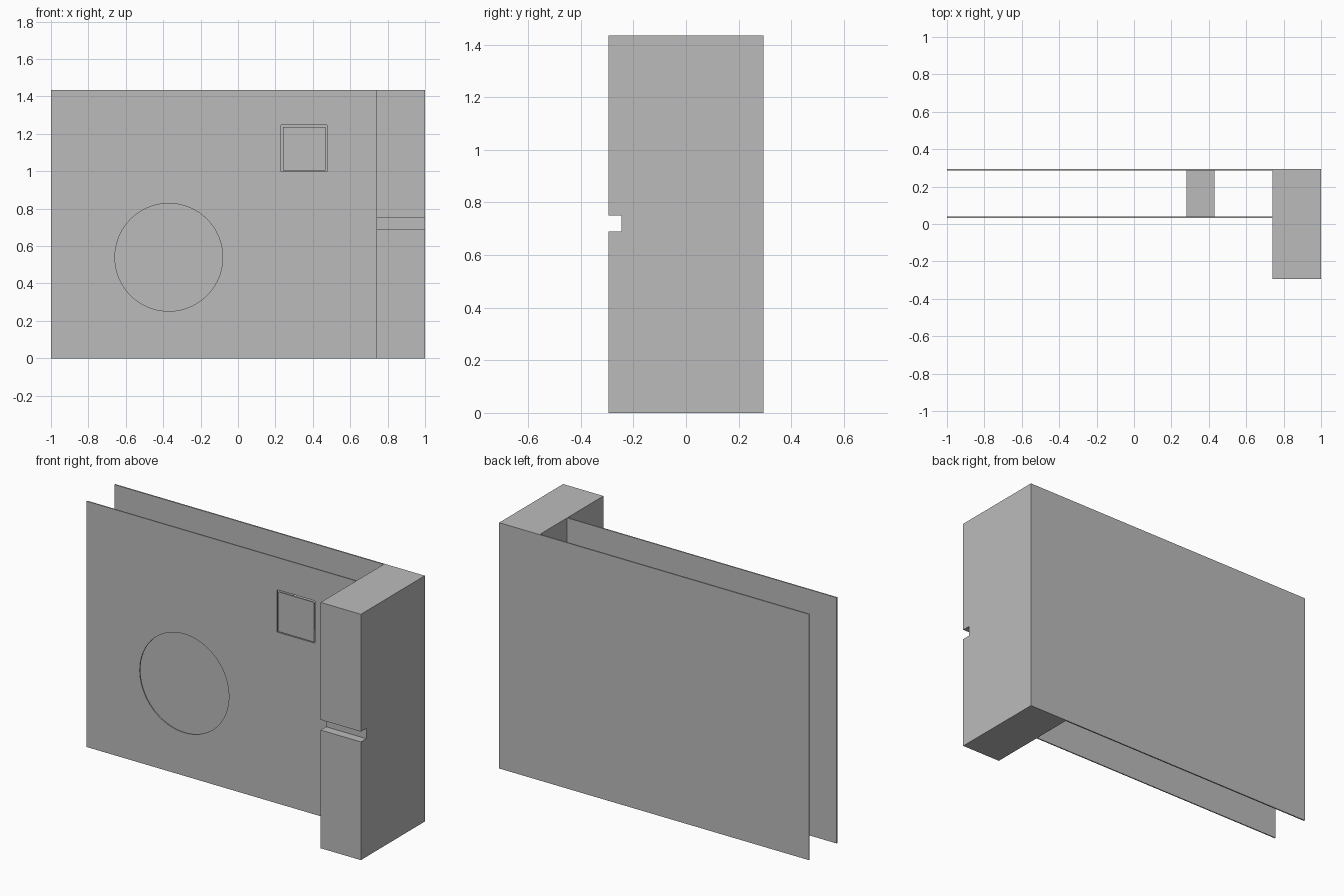
import bpy
import bmesh
from math import radians
from mathutils import Vector

cube = bpy.data.objects.get("Cube")
if cube:
    bpy.data.objects.remove(cube, do_unlink=True)

grey = bpy.data.materials.new("plain grey")
grey.use_nodes = True
colour = (0.5, 0.5, 0.5, 1)
grey.diffuse_color = colour
grey.node_tree.nodes["Principled BSDF"].inputs["Base Color"].default_value = colour

LEFT, RIGHT, TOP = -1.0, 1.0, 1.435
BLOCK_X = 0.74                      # inner side of the end block
BACK, FRONT = 0.295, -0.295
PLATE_Y = (0.033, 0.04)             # thin front panel
BACK_Y = (0.287, BACK)              # thin back panel


def add_mesh(name, bm):
    mesh = bpy.data.meshes.new(name)
    bm.to_mesh(mesh)
    bm.free()
    mesh.materials.append(grey)
    obj = bpy.data.objects.new(name, mesh)
    bpy.context.collection.objects.link(obj)
    return obj


def box(name, xs, ys, zs):
    bm = bmesh.new()
    bmesh.ops.create_cube(bm, size=1)
    for v in bm.verts:
        v.co = Vector(r[0] if c < 0 else r[1] for c, r in zip(v.co, (xs, ys, zs)))
    return add_mesh(name, bm)


def cut(target, cutter):
    mod = target.modifiers.new("cut", "BOOLEAN")
    mod.operation = "DIFFERENCE"
    mod.solver = "EXACT"
    mod.object = cutter
    bpy.context.view_layer.objects.active = target
    bpy.ops.object.modifier_apply(modifier=mod.name)
    bpy.data.objects.remove(cutter, do_unlink=True)


# End block: side profile with a groove across its front, extruded along x
profile = [(FRONT, 0), (BACK, 0), (BACK, TOP), (FRONT, TOP),
           (FRONT, 0.75), (-0.245, 0.75), (-0.245, 0.69), (FRONT, 0.69)]
bm = bmesh.new()
face = bm.faces.new([bm.verts.new((BLOCK_X, y, z)) for y, z in profile])
side = bmesh.ops.extrude_face_region(bm, geom=[face])["geom"]
bmesh.ops.translate(bm, vec=(RIGHT - BLOCK_X, 0, 0),
                    verts=[g for g in side if isinstance(g, bmesh.types.BMVert)])
bmesh.ops.recalc_face_normals(bm, faces=bm.faces)
add_mesh("end_block", bm)

# Back and front panels
box("back_panel", (LEFT, BLOCK_X), BACK_Y, (0, TOP))
front = box("front_panel", (LEFT, BLOCK_X), PLATE_Y, (0, TOP))

# Round opening and square opening in the front panel
bpy.ops.mesh.primitive_cylinder_add(vertices=96, radius=0.288, depth=0.1,
                                    location=(-0.37, 0.036, 0.54),
                                    rotation=(radians(90), 0, 0))
round_cutter = bpy.context.object
round_cutter.hide_render = True
cut(front, round_cutter)
square_cutter = box("square_cutter", (0.23, 0.475), (0, 0.08), (1.0, 1.247))
square_cutter.hide_render = True
cut(front, square_cutter)

# Square button sitting in its opening, carried by a stem from the back panel
box("button", (0.24, 0.467), PLATE_Y, (1.005, 1.237))
box("button_stem", (0.28, 0.43), (PLATE_Y[1], BACK_Y[0]), (1.05, 1.2))
